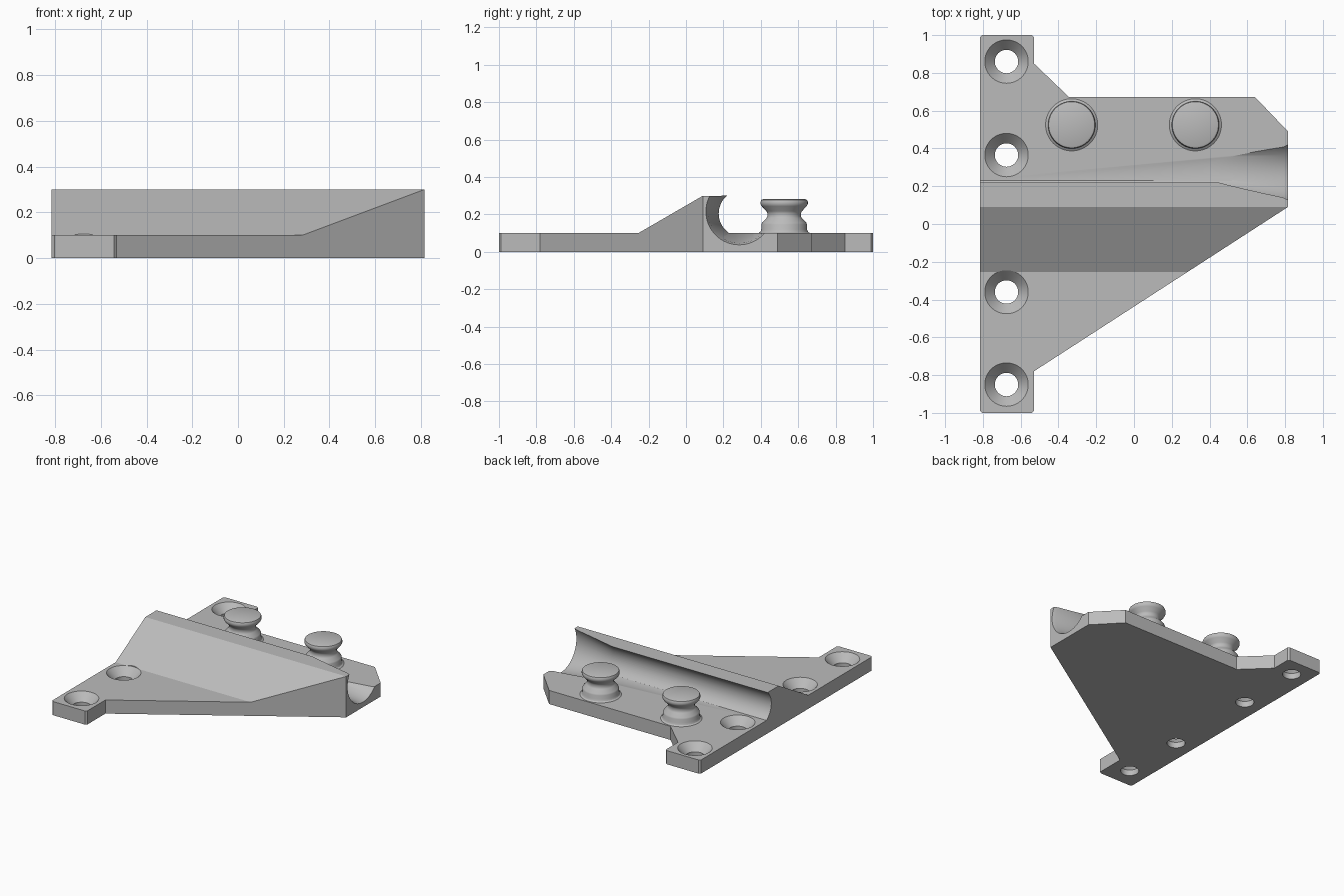
import bpy, bmesh, math
from mathutils import Vector

cube = bpy.data.objects.get("Cube")
if cube:
    bpy.data.objects.remove(cube)

grey = bpy.data.materials.new("plain_grey")
grey.use_nodes = True
colour = (0.5, 0.5, 0.5, 1)
grey.diffuse_color = colour
grey.node_tree.nodes["Principled BSDF"].inputs["Base Color"].default_value = colour

SEG = 64


def make_object(name, bm):
    bmesh.ops.recalc_face_normals(bm, faces=bm.faces)
    mesh = bpy.data.meshes.new(name)
    bm.to_mesh(mesh)
    bm.free()
    mesh.materials.append(grey)
    obj = bpy.data.objects.new(name, mesh)
    bpy.context.collection.objects.link(obj)
    return obj


def prism(name, points, shift):
    """Extrude a closed outline along a vector."""
    bm = bmesh.new()
    face = bm.faces.new([bm.verts.new(p) for p in points])
    result = bmesh.ops.extrude_face_region(bm, geom=[face], use_keep_orig=True)
    verts = [g for g in result["geom"] if isinstance(g, bmesh.types.BMVert)]
    bmesh.ops.translate(bm, verts=verts, vec=shift)
    return make_object(name, bm)


def loft(name, rings):
    """Join equal rings of points into a closed solid."""
    bm = bmesh.new()
    loops = [[bm.verts.new(p) for p in ring] for ring in rings]
    for a, b in zip(loops, loops[1:]):
        for i in range(len(a)):
            j = (i + 1) % len(a)
            bm.faces.new((a[i], a[j], b[j], b[i]))
    bm.faces.new(loops[0])
    bm.faces.new(loops[-1])
    return make_object(name, bm)


def lathe(name, x, y, profile):
    turns = [2 * math.pi * i / SEG for i in range(SEG)]
    return loft(name, [[(x + r * math.cos(a), y + r * math.sin(a), z) for a in turns]
                       for r, z in profile])


def combine(obj, cutter, operation):
    bpy.context.view_layer.objects.active = obj
    mod = obj.modifiers.new("cut", "BOOLEAN")
    mod.operation = operation
    mod.solver = "EXACT"
    mod.object = cutter
    bpy.ops.object.modifier_apply(modifier=mod.name)
    bpy.data.objects.remove(cutter)


def smooth(obj):
    bpy.ops.object.select_all(action="DESELECT")
    obj.select_set(True)
    bpy.context.view_layer.objects.active = obj
    bpy.ops.object.shade_smooth_by_angle(angle=math.radians(30))


# Bracket cross-section: thin plate, sloped ridge and hooked channel wall
arc = [math.radians(130.5 + 106 * i / 24) for i in range(25)]
section = [(-1.1, 0), (-1.1, 0.1), (-0.255, 0.1), (0.09, 0.3)]
section += [(0.3 + 0.125 * math.cos(a), 0.205 + 0.125 * math.sin(a)) for a in arc]
section[-1] = (section[-1][0], 0.1)
section += [(1.1, 0.1), (1.1, 0)]
bracket = prism("bracket", [(-0.9, y, z) for y, z in section], Vector((1.8, 0, 0)))

# Trim to the plan outline, with softened mounting strip corners
e = 0.012
outline = [(-0.815, 1 - e), (-0.815 + e, 1), (-0.53 - e, 1), (-0.53, 1 - e),
           (-0.53, 0.85), (-0.345, 0.673), (0.64, 0.673), (0.815, 0.49),
           (0.815, 0.09), (-0.53, -0.78), (-0.53, -1 + e), (-0.53 - e, -1),
           (-0.815 + e, -1), (-0.815, -1 + e)]
combine(bracket, prism("outline_cutter", [(x, y, -0.1) for x, y in outline],
                       Vector((0, 0, 0.6))), "INTERSECT")

# Flared mouth of the channel
mouth = [(0.36, 0.3, 0.21, 0.105), (0.79, 0.285, 0.215, 0.168), (0.83, 0.284, 0.216, 0.184)]
rings = [[(x, y + r * math.cos(2 * math.pi * i / SEG), z + r * math.sin(2 * math.pi * i / SEG))
          for i in range(SEG)] for x, y, z, r in mouth]
combine(bracket, loft("mouth_cutter", rings), "DIFFERENCE")

# Countersunk screw holes
for y in (0.86, 0.365, -0.36, -0.85):
    hole = lathe("hole_cutter", -0.675, y,
                 [(0.062, -0.1), (0.062, 0.043), (0.115, 0.1), (0.115, 0.4)])
    combine(bracket, hole, "DIFFERENCE")
smooth(bracket)

# Waisted cable posts
post = [(0.138, 0.09), (0.138, 0.1), (0.128, 0.107), (0.122, 0.12), (0.122, 0.147),
        (0.118, 0.156), (0.095, 0.18), (0.09, 0.19), (0.09, 0.207), (0.095, 0.218),
        (0.12, 0.244), (0.126, 0.255), (0.126, 0.268), (0.122, 0.278), (0.113, 0.282)]
for name, x in (("right_post", -0.33), ("left_post", 0.325)):
    smooth(lathe(name, x, 0.525, post))
